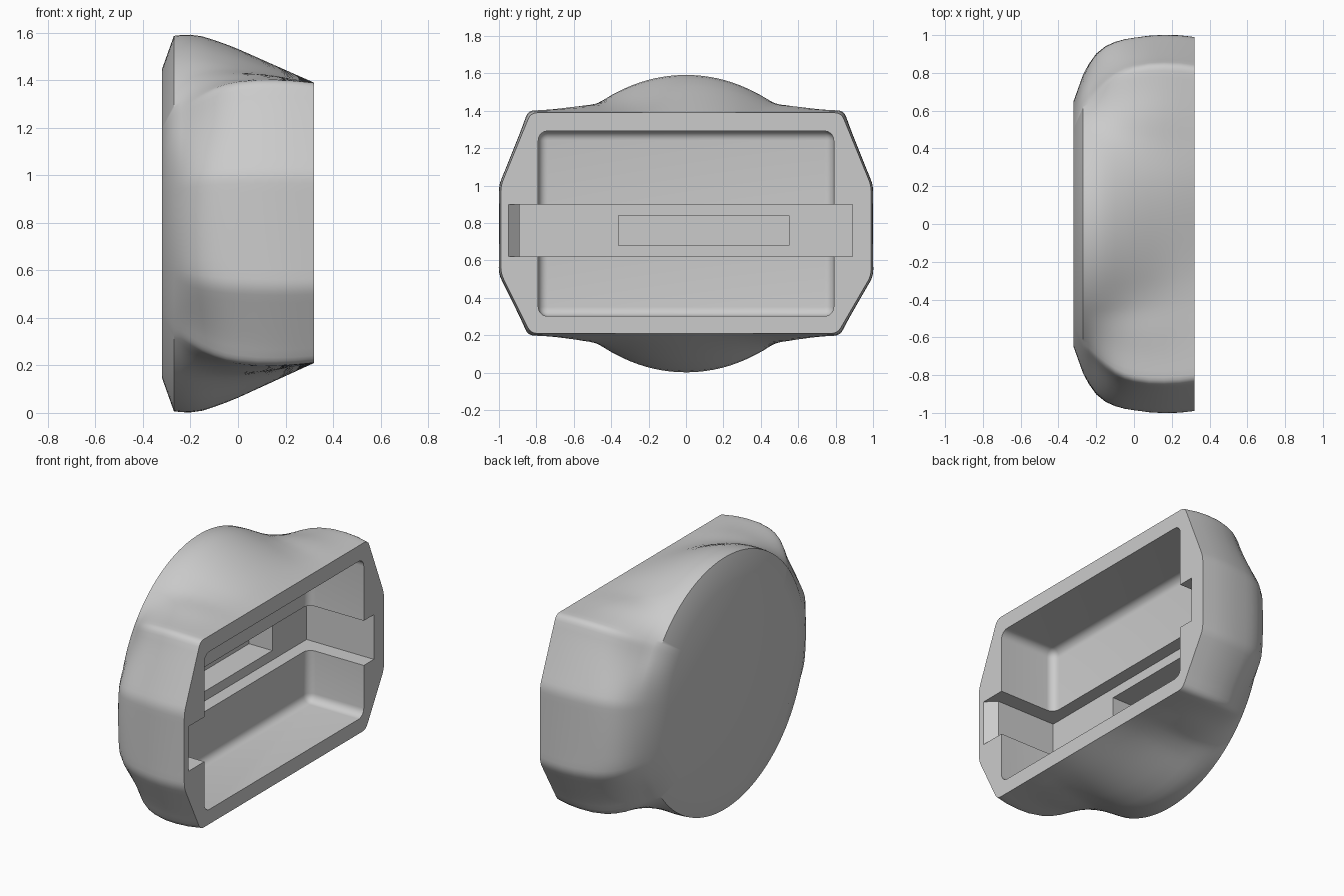
import bpy, bmesh, math
from mathutils import Vector

if "Cube" in bpy.data.objects:
    bpy.data.objects.remove(bpy.data.objects["Cube"])

CENTRE = Vector((0.0, 0.797))
DISC = 0.79

# One grey material
grey = bpy.data.materials.new("plain_grey")
grey.use_nodes = True
grey.diffuse_color = (0.6, 0.6, 0.6, 1)
grey.node_tree.nodes["Principled BSDF"].inputs["Base Color"].default_value = (0.6, 0.6, 0.6, 1)


def finish(name, bm):
    bmesh.ops.recalc_face_normals(bm, faces=bm.faces)
    mesh = bpy.data.meshes.new(name)
    bm.to_mesh(mesh)
    bm.free()
    mesh.materials.append(grey)
    obj = bpy.data.objects.new(name, mesh)
    bpy.context.collection.objects.link(obj)
    return obj


def prism(name, outline, z0, z1, bevel=0):
    """Extrude an (x, y) outline from z0 to z1, optionally rounding all edges."""
    bm = bmesh.new()
    face = bm.faces.new([bm.verts.new((x, y, z0)) for x, y in outline])
    new = bmesh.ops.extrude_face_region(bm, geom=[face])["geom"]
    bmesh.ops.translate(bm, vec=(0, 0, z1 - z0),
                        verts=[v for v in new if isinstance(v, bmesh.types.BMVert)])
    if bevel:
        bmesh.ops.bevel(bm, geom=bm.edges[:], offset=bevel, segments=6,
                        profile=0.5, affect='EDGES')
    obj = finish(name, bm)
    obj.hide_render = True
    return obj


def rounded_loop(corners, size, segments, step):
    """Closed outline with softened corners and evenly divided edges."""
    loop = []
    count = len(corners)
    for i, p in enumerate(corners):
        before, after = corners[i - 1], corners[(i + 1) % count]
        a = p + (before - p).normalized() * size
        b = p + (after - p).normalized() * size
        for k in range(segments + 1):
            t = k / segments
            loop.append(a * (1 - t) ** 2 + p * 2 * t * (1 - t) + b * t * t)
        end = after + (p - after).normalized() * size
        parts = max(2, round((end - b).length / step))
        loop += [b.lerp(end, k / parts) for k in range(1, parts)]
    return loop


def smoothstep(low, high, value):
    t = min(1, max(0, (value - low) / (high - low)))
    return t * t * (3 - 2 * t)


# Octagonal open rim in (y, z)
rim = rounded_loop([Vector(p) for p in (
    (0.83, 1.39), (0.99, 1.0), (0.99, 0.52), (0.81, 0.21),
    (-0.83, 0.21), (-0.99, 0.53), (-0.99, 1.0), (-0.83, 1.39))], 0.035, 4, 0.035)

# Stations along x with side, corner and top blend from disc to rim
stations = [
    (-0.27, 0, 0, 0), (-0.24, 0.28, 0.12, -0.02), (-0.2, 0.56, 0.33, -0.025),
    (-0.15, 0.76, 0.57, 0.01), (-0.1, 0.87, 0.76, 0.09), (-0.05, 0.94, 0.89, 0.18),
    (0.0, 0.98, 0.97, 0.28), (0.08, 1.03, 1.04, 0.46), (0.16, 1.05, 1.06, 0.64),
    (0.24, 1.04, 1.05, 0.82), (0.32, 1, 1, 1)]


def ring_point(p, x, side, corner, top):
    d = p - CENTRE
    angle = math.degrees(math.atan2(abs(d.y), abs(d.x)))
    blend = side + (corner - side) * smoothstep(10, 32, angle)
    blend += (top - blend) * smoothstep(37, 60, angle)
    t = min(1, max(0, (x + 0.27) / 0.59))
    swell = 0.052 * (4 * t * (1 - t)) ** 1.4 * math.exp(-((angle - 47) / 8.5) ** 2)
    q = CENTRE + d.normalized() * (DISC + (d.length - DISC) * blend + swell)
    return (x, q.x, q.y)


# Body lofted from the chamfered disc to the octagonal rim
bm = bmesh.new()
rings = [[bm.verts.new((-0.32, *(CENTRE + (p - CENTRE).normalized() * 0.65))) for p in rim]]
for station in stations:
    rings.append([bm.verts.new(ring_point(p, *station)) for p in rim])
for r0, r1 in zip(rings, rings[1:]):
    for i in range(len(rim)):
        j = (i + 1) % len(rim)
        bm.faces.new((r0[i], r0[j], r1[j], r1[i]))
bm.faces.new(rings[0])
bm.faces.new(rings[-1])
body = finish("housing", bm)

# Cutters: rounded cavity, long strap channel with a sloped end, deep pocket
cutters = [
    prism("cavity_cutter", [(-0.065, -0.79), (0.5, -0.79), (0.5, 0.79), (-0.065, 0.79)],
          0.302, 1.292, 0.05),
    prism("channel_cutter", [(-0.147, -0.89), (0.26, -0.89), (0.32, -0.95), (0.45, -0.95),
                             (0.45, 0.89), (-0.147, 0.89)], 0.62, 0.9),
    prism("pocket_cutter", [(-0.308, -0.36), (0.1, -0.36), (0.1, 0.55), (-0.308, 0.55)],
          0.68, 0.84)]
bpy.context.view_layer.objects.active = body
for cutter in cutters:
    mod = body.modifiers.new(cutter.name, 'BOOLEAN')
    mod.operation = 'DIFFERENCE'
    mod.solver = 'EXACT'
    mod.object = cutter
    bpy.ops.object.modifier_apply(modifier=mod.name)
for cutter in cutters:
    bpy.data.objects.remove(cutter)

# Smooth shading with crisp rim and channel edges
bpy.ops.object.select_all(action='DESELECT')
body.select_set(True)
bpy.ops.object.shade_smooth_by_angle(angle=math.radians(32))
